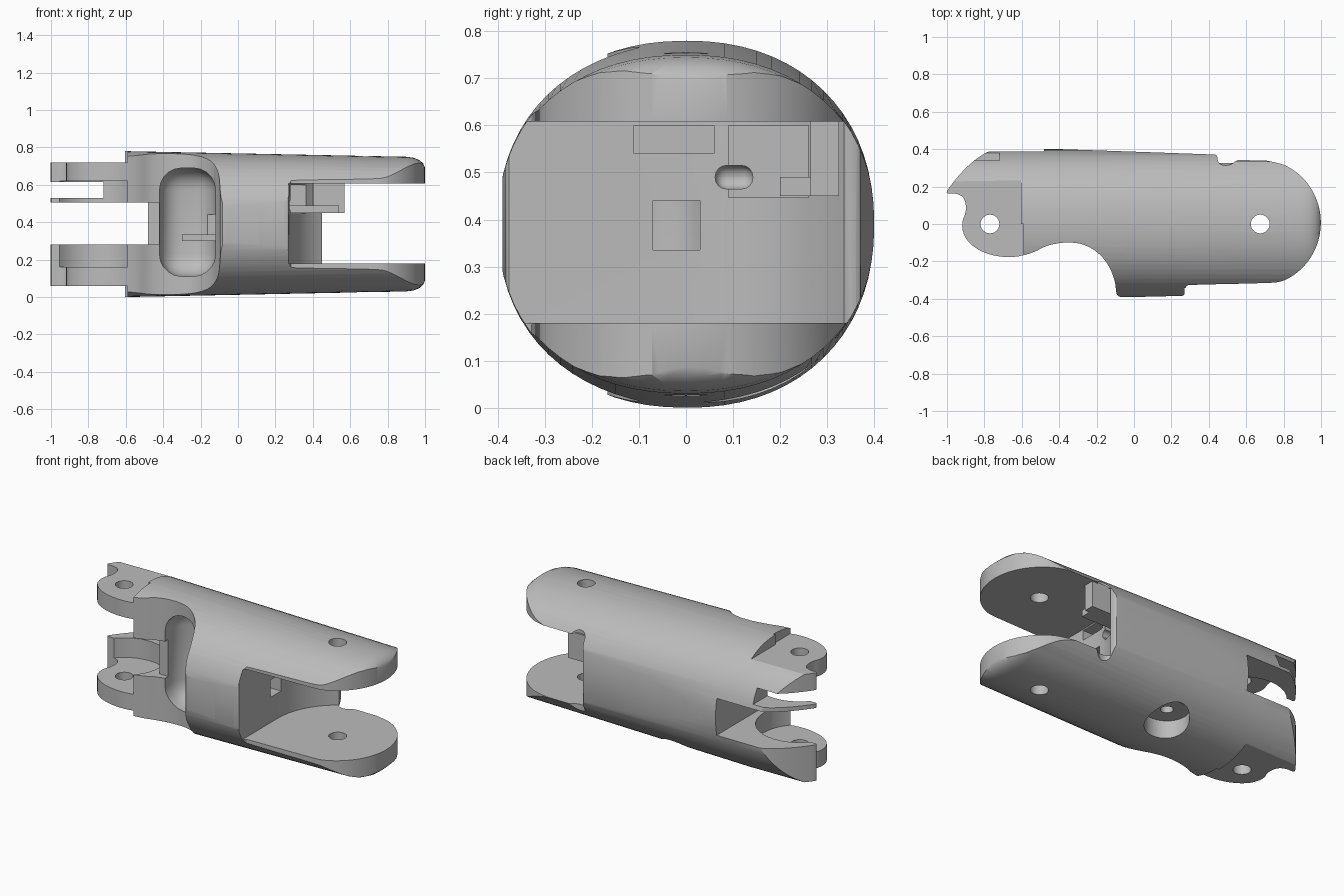
import bpy, bmesh, math

if "Cube" in bpy.data.objects:
    bpy.data.objects.remove(bpy.data.objects["Cube"])

MID = 0.39            # height of the long axis
LUG, FORK = -0.77, 0.675   # hinge pin positions along x

grey = bpy.data.materials.new("plain grey")
grey.use_nodes = True
grey.diffuse_color = (0.5, 0.5, 0.5, 1)
grey.node_tree.nodes["Principled BSDF"].inputs["Base Color"].default_value = (0.5, 0.5, 0.5, 1)


def make_object(name, bm):
    bmesh.ops.recalc_face_normals(bm, faces=bm.faces)
    mesh = bpy.data.meshes.new(name)
    bm.to_mesh(mesh)
    bm.free()
    ob = bpy.data.objects.new(name, mesh)
    bpy.context.collection.objects.link(ob)
    mesh.materials.append(grey)
    return ob


def loft(name, rings):
    bm = bmesh.new()
    loops = [[bm.verts.new(p) for p in ring] for ring in rings]
    for a, b in zip(loops, loops[1:]):
        for i in range(len(a)):
            j = (i + 1) % len(a)
            bm.faces.new((a[i], a[j], b[j], b[i]))
    bm.faces.new(loops[0])
    bm.faces.new(loops[-1])
    return make_object(name, bm)


def prism(name, pts, z0, z1):
    return loft(name, [[(x, y, z) for x, y in pts] for z in (z0, z1)])


def box(name, x0, x1, y0, y1, z0, z1):
    return prism(name, [(x0, y0), (x1, y0), (x1, y1), (x0, y1)], z0, z1)


def rounded_box(name, x0, x1, y0, y1, z0, z1, r, seg=5):
    ob = box(name, x0, x1, y0, y1, z0, z1)
    bm = bmesh.new()
    bm.from_mesh(ob.data)
    bmesh.ops.bevel(bm, geom=bm.edges[:], offset=r, segments=seg, profile=0.5, affect='EDGES')
    bm.to_mesh(ob.data)
    bm.free()
    return ob


def arc(cx, cy, r, a0, a1, n):
    steps = [math.radians(a0 + (a1 - a0) * i / n) for i in range(n + 1)]
    return [(cx + r * math.cos(a), cy + r * math.sin(a)) for a in steps]


def cylinder(name, x, y, r, z0, z1):
    return prism(name, arc(x, y, r, 0, 350, 35), z0, z1)


def soften(pts, rounds=2):
    for _ in range(rounds):
        out = []
        for (ax, ay), (bx, by) in zip(pts, pts[1:] + pts[:1]):
            out += [(ax * .75 + bx * .25, ay * .75 + by * .25),
                    (ax * .25 + bx * .75, ay * .25 + by * .75)]
        pts = out
    return pts


def combine(ob, other, operation):
    mod = ob.modifiers.new("cut", 'BOOLEAN')
    mod.object, mod.operation, mod.solver = other, operation, 'EXACT'
    graph = bpy.context.evaluated_depsgraph_get()
    result = bpy.data.meshes.new_from_object(ob.evaluated_get(graph))
    ob.modifiers.clear()
    ob.data = result
    bpy.data.objects.remove(other)


# Shell: rounded oval sections along x, tapering to a rounded end
def section(x, half_height, scale=1.0, n=72, power=2 / 2.2):
    ring = []
    for i in range(n):
        c, s = math.cos(math.tau * i / n), math.sin(math.tau * i / n)
        ring.append((x, 0.4 * scale * math.copysign(abs(c) ** power, c),
                     MID + half_height * scale * math.copysign(abs(s) ** power, s)))
    return ring


stations = [(-1.05, .385, 1), (-.6, .39, 1), (.9, .36, 1), (.94, .36, .985),
            (.97, .36, .95), (.99, .36, .9), (1.003, .36, .82)]
body = loft("finger_segment", [section(*s) for s in stations])

# Plan outline of the whole segment
end_curve = [(FORK + .325 * math.cos(a), .007 + .337 * math.sin(a))
             for a in [math.radians(d) for d in range(-70, 76, 10)]]
outline = soften([
    (-1.01, .16), (-.985, .2), (-.92, .28), (-.85, .345), (-.77, .395), (-.7, .395), (-.5, .388),
    (-.485, .402), (-.44, .402), (.42, .372), (.445, .37), (.45, .32), (.51, .31), (.56, .35),
    (.66, .348)] + end_curve[::-1] + [
    (.72, -.316), (.3, -.325), (.275, -.33), (.275, -.385), (.22, -.385), (-.06, -.392),
    (-.095, -.385), (-.1, -.3), (-.15, -.19), (-.25, -.11), (-.36, -.095), (-.47, -.115),
    (-.54, -.155), (-.66, -.183), (-.8, -.16), (-.9, -.09), (-.925, 0), (-.895, .07),
    (-.905, .14), (-.95, .165)])
combine(body, prism("outline", outline, -.2, 1), 'INTERSECT')

cuts = []
# Hinge lugs: flat outer faces, round knuckle recess and central gap
flat = soften([(-1.2, -.5), (-.63, -.5), (-.6, -.05), (-.57, -.115), (-.47, -.135), (-.3, -.1),
               (-.3, -.6), (-1.2, -.6)])
for z0, z1 in ((-.2, .06), (.72, 1)):
    cuts.append(box("lug_face", -1.2, -.605, -.02, .5, z0, z1))
    cuts.append(box("lug_face_front", -1.2, -.59, -.5, .0, z0, z1))
cuts += [cylinder("knuckle_recess", LUG, 0, .245, .16, .62),
         box("knuckle_mouth", -1.2, -.61, -.5, .02, .16, .62),
         box("knuckle_side", -1.2, -.8, -.2, .15, .16, .62),
         box("lug_gap", -1.2, -.48, -.5, .5, .28, .505),
         box("gap_throat", -.6, -.31, -.5, -.075, .28, .505),
         box("wing_slot", -1.2, -.72, -.1, .5, .53, .615)]

# Hollow on the front, with the tendon channel behind it
cuts += [rounded_box("front_hollow", -.42, -.12, -.6, .06, .11, .69, .12),
         box("tendon_channel", -.2, .4, -.07, .03, .335, .44)]

# Fork opening: straight at the front, curving around the pin at the back
fork = [(.27, -.6)] + arc(FORK, 0, .405, 180, 123, 10) + [(.455, .6), (1.2, .6), (1.2, -.6)]
cuts += [prism("fork_opening", fork, .18, .608),
         box("upper_socket", .15, .4, -.11, .06, .54, .6),
         box("corner_recess", .2, .6, .09, .26, .447, .6),
         rounded_box("oval_port", .1, .4, .062, .142, .465, .515, .024, 4)]

# Pin holes and the counterbored hole underneath
cuts += [cylinder("lug_pin", LUG, 0, .05, -.2, 1), cylinder("fork_pin", FORK, 0, .05, -.2, 1),
         cylinder("counterbore", -.1, .16, .125, -.2, .12),
         cylinder("small_bore", -.1, .16, .035, -.2, .25)]
for cut in cuts:
    combine(body, cut, 'DIFFERENCE')

# Small stop block inside the fork and ledge inside the hollow
stop = box("fork_stop", .4, .57, .265, .325, .45, .615)
ledge = box("stop_ledge", .25, .54, .2, .3, .45, .49)
shelf = box("hollow_shelf", -.3, -.11, -.06, .08, .3, .335)

for ob in (body, stop, ledge, shelf):
    bpy.ops.object.select_all(action='DESELECT')
    ob.select_set(True)
    bpy.context.view_layer.objects.active = ob
    bpy.ops.object.shade_smooth_by_angle(angle=math.radians(30))
